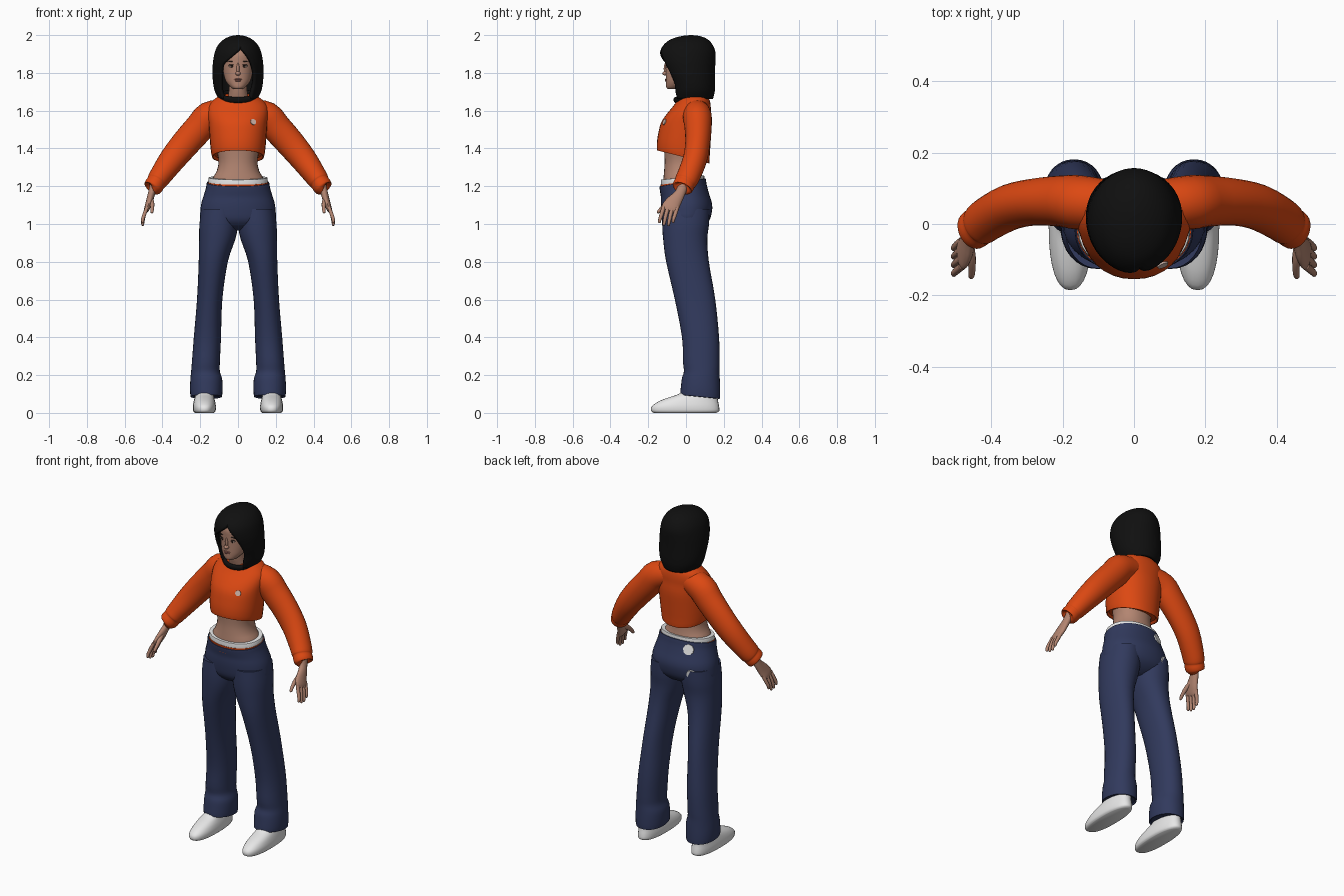
import bpy, bmesh, math
from mathutils import Vector, Matrix


def material(name, rgb):
    m = bpy.data.materials.new(name)
    m.diffuse_color = (*rgb, 1)
    return m


ORANGE = material("orange", (0.72, 0.065, 0.006))
NAVY = material("navy", (0.031, 0.042, 0.11))
SKIN = material("skin", (0.45, 0.235, 0.165))
BLACK = material("black", (0.005, 0.005, 0.005))
WHITE = material("white", (0.8, 0.8, 0.8))
BEIGE = material("beige", (0.6, 0.45, 0.39))
LIPS = material("lips", (0.36, 0.14, 0.11))
DARK = material("dark_brown", (0.03, 0.018, 0.014))


def finish(name, bm, mat):
    me = bpy.data.meshes.new(name)
    bm.to_mesh(me)
    bm.free()
    me.materials.append(mat)
    ob = bpy.data.objects.new(name, me)
    bpy.context.collection.objects.link(ob)
    return ob


def smooth_rows(rows, k):
    """Catmull-Rom interpolation of rows of numbers."""
    out = []
    for i in range(len(rows) - 1):
        a, b = rows[max(i - 1, 0)], rows[i]
        c, d = rows[i + 1], rows[min(i + 2, len(rows) - 1)]
        for s in range(k):
            t = s / k
            out.append([0.5 * (2 * q + (r - p) * t + (2 * p - 5 * q + 4 * r - w) * t * t
                               + (3 * q - p - 3 * r + w) * t ** 3)
                        for p, q, r, w in zip(a, b, c, d)])
    return out + [list(rows[-1])]


def skin_rings(name, rings, mat, closed=True):
    bm = bmesh.new()
    vs = [[bm.verts.new(p) for p in ring] for ring in rings]
    n = len(vs[0])
    for lo, hi in zip(vs, vs[1:]):
        for j in range(n if closed else n - 1):
            k = (j + 1) % n
            bm.faces.new((lo[j], lo[k], hi[k], hi[j]))
    if closed:
        bm.faces.new(vs[0][::-1])
    bm.faces.new(vs[-1])
    if not closed:
        bmesh.ops.remove_doubles(bm, verts=bm.verts[:], dist=0.0002)
    return finish(name, bm, mat)


def loft(name, rows, mat, n=32, power=2.15, k=3):
    """Rows: z, cx, cy, rx, ry, slope (positive raises the front)."""
    rings = []
    for z, cx, cy, rx, ry, sl in smooth_rows(rows, k):
        ring = []
        for j in range(n):
            a = 2 * math.pi * j / n
            c, s = math.cos(a), math.sin(a)
            x = rx * math.copysign(abs(c) ** (2 / power), c)
            y = ry * math.copysign(abs(s) ** (2 / power), s)
            ring.append((cx + x, cy + y, z - sl * y))
        rings.append(ring)
    return skin_rings(name, rings, mat)


def sweep(name, rows, mat, side=1, n=20, k=3):
    """Rows: x, y, z, radius along y, other radius."""
    rows = smooth_rows([(side * r[0], *r[1:]) for r in rows], k)
    pts = [Vector(r[:3]) for r in rows]
    rings = []
    for i, r in enumerate(rows):
        t = (pts[min(i + 1, len(pts) - 1)] - pts[max(i - 1, 0)]).normalized()
        u = Vector((0, 1, 0))
        u = (u - t * u.dot(t)).normalized()
        v = t.cross(u)
        rings.append([pts[i] + u * r[3] * math.cos(2 * math.pi * j / n)
                      + v * r[4] * math.sin(2 * math.pi * j / n) for j in range(n)])
    return skin_rings(name, rings, mat)


def ellipsoid(name, loc, radii, mat, roll=0):
    bm = bmesh.new()
    bmesh.ops.create_uvsphere(bm, u_segments=16, v_segments=10, radius=1)
    bm.transform(Matrix.Translation(loc) @ Matrix.Rotation(roll, 4, 'Y')
                 @ Matrix.Diagonal((*radii, 1)))
    return finish(name, bm, mat)


def patch(name, target, x, z, from_y, radius, mat):
    """Thin plate laid on the surface of target."""
    bpy.context.view_layer.update()
    hit, loc, nor, _ = target.ray_cast((x, from_y, z), (0, -math.copysign(1, from_y), 0))
    bm = bmesh.new()
    bmesh.ops.create_cone(bm, cap_ends=True, segments=9, radius1=radius,
                          radius2=radius * 0.95, depth=0.009)
    bm.transform(Matrix.Translation(loc) @ nor.to_track_quat('Z', 'Y').to_matrix().to_4x4())
    return finish(name, bm, mat)


# Sweatshirt body
shirt = loft("sweatshirt", [
    (1.368, 0, -.013, .124, .126, .25), (1.355, 0, -.015, .137, .138, .25),
    (1.40, 0, -.014, .145, .140, .22), (1.46, 0, -.008, .150, .139, .13),
    (1.53, 0, .002, .155, .134, .05), (1.58, 0, .014, .160, .118, 0),
    (1.62, 0, .030, .158, .101, 0), (1.652, 0, .037, .135, .088, -.05),
    (1.674, 0, .033, .105, .075, -.12), (1.684, 0, .03, .08, .062, -.15)], ORANGE)
patch("chest_patch", shirt, .08, 1.54, -1, .017, BEIGE)

# Neck ribbing
bpy.ops.mesh.primitive_torus_add(major_segments=40, minor_segments=10, major_radius=.08,
                                 minor_radius=.013, location=(0, .02, 1.676),
                                 rotation=(.27, 0, 0))
collar = bpy.context.object
collar.name = "collar"
collar.scale = (1.1, .95, 1.3)
collar.data.materials.append(BLACK)

# Neck and bare waist
loft("neck", [(1.60, 0, .02, .062, .055, 0), (1.66, 0, .01, .056, .053, 0),
              (1.70, 0, -.002, .049, .052, 0), (1.77, 0, -.012, .05, .055, 0)], SKIN)
loft("waist", [(1.17, 0, -.015, .145, .11, 0), (1.235, 0, -.016, .137, .104, 0),
               (1.28, 0, -.018, .113, .098, 0), (1.33, 0, -.018, .103, .095, 0),
               (1.39, 0, -.016, .112, .10, 0), (1.44, 0, -.012, .12, .11, 0)], SKIN)

# Underwear bands showing above the trousers
loft("waistband_white", [(1.19, 0, -.018, .158, .115, -.1), (1.24, 0, -.018, .157, .115, -.1),
                         (1.246, 0, -.018, .150, .112, -.1)], WHITE)
loft("waistband_orange", [(1.18, 0, -.018, .161, .119, -.1),
                          (1.222, 0, -.018, .160, .118, -.12)], ORANGE)

# Trousers
hips = loft("trouser_hips", [
    (.965, 0, 0, .06, .05, 0), (.985, 0, 0, .15, .09, 0), (1.02, 0, .002, .197, .122, 0),
    (1.07, 0, .004, .199, .134, 0), (1.11, 0, .002, .194, .135, 0),
    (1.15, 0, -.005, .182, .128, -.05), (1.19, 0, -.014, .170, .124, -.12),
    (1.219, 0, -.018, .165, .122, -.17), (1.217, 0, -.018, .157, .114, -.17)], NAVY)
patch("back_waist_patch", hips, -.085, 1.195, 1, .032, WHITE)
patch("seat_patch", hips, -.115, 1.06, 1, .028, WHITE)

for s, tag in ((-1, "right"), (1, "left")):
    loft(f"trouser_leg_{tag}", [
        (.092, s * .168, .075, .074, .094, .1), (.086, s * .168, .075, .083, .105, .1),
        (.13, s * .168, .077, .086, .104, .08), (.18, s * .168, .079, .084, .100, .05),
        (.22, s * .172, .083, .076, .094, 0), (.27, s * .170, .081, .074, .097, 0),
        (.40, s * .162, .077, .072, .098, 0), (.60, s * .150, .048, .067, .107, 0),
        (.80, s * .131, .008, .077, .113, 0), (.92, s * .110, -.004, .096, .117, 0),
        (1.0, s * .102, -.002, .102, .124, 0), (1.08, s * .098, 0, .096, .125, 0)], NAVY)

    # Shoe with rounded toe
    loft(f"shoe_{tag}", [
        (0, s * .178, -.005, .050, .165, 0), (.010, s * .178, -.004, .059, .180, 0),
        (.035, s * .178, -.003, .061, .178, 0), (.060, s * .178, .012, .057, .158, 0),
        (.080, s * .178, .035, .052, .132, 0), (.100, s * .176, .062, .048, .100, 0),
        (.125, s * .174, .075, .045, .080, 0)], WHITE, power=2.35)

    # Sleeve and cuff
    sweep(f"sleeve_{tag}", [
        (.07, .055, 1.595, .068, .068), (.15, .060, 1.568, .076, .081),
        (.20, .064, 1.514, .072, .079), (.275, .062, 1.430, .066, .076),
        (.345, .048, 1.345, .064, .070), (.405, .017, 1.262, .062, .060),
        (.428, .000, 1.228, .060, .055), (.434, -.005, 1.219, .056, .051),
        (.445, -.013, 1.203, .057, .052), (.455, -.020, 1.189, .053, .047),
        (.457, -.021, 1.187, .035, .032)], ORANGE, s, 28)

    # Hand
    sweep(f"palm_{tag}", [
        (.446, -.015, 1.205, .027, .021), (.458, -.033, 1.16, .028, .019),
        (.470, -.066, 1.115, .041, .018), (.481, -.086, 1.085, .044, .015),
        (.486, -.093, 1.070, .036, .010)], SKIN, s)
    tips = (1.005, .992, .990, 1.006)
    for i, tip in enumerate(tips):
        y = -.122 + .024 * i
        sweep(f"finger_{i + 1}_{tag}", [
            (.481, y + .004, 1.09, .011, .010), (.496, y - .008, 1.05, .0105, .010),
            (.504, y - .016, tip + .02, .009, .009), (.504, y - .019, tip + .004, .007, .007),
            (.503, y - .020, tip, .002, .002)], SKIN, s, 10)
    sweep(f"thumb_{tag}", [
        (.462, -.050, 1.14, .014, .012), (.455, -.095, 1.112, .014, .012),
        (.454, -.128, 1.083, .011, .010), (.456, -.147, 1.063, .008, .008),
        (.457, -.151, 1.058, .002, .002)], SKIN, s, 10)

    # Eye and brow
    ellipsoid(f"eye_{tag}", (s * .033, -.0985, 1.835), (.017, .006, .0065), BEIGE, s * -.1)
    ellipsoid(f"iris_{tag}", (s * .033, -.1015, 1.835), (.008, .005, .0065), DARK)
    ellipsoid(f"lash_{tag}", (s * .034, -.1005, 1.842), (.018, .006, .0028), DARK, s * .06)
    ellipsoid(f"brow_{tag}", (s * .036, -.1005, 1.860), (.020, .005, .003), DARK, s * .08)

# Head
loft("head", [
    (1.714, 0, -.072, .018, .020, 0), (1.722, 0, -.064, .036, .040, 0),
    (1.75, 0, -.045, .061, .061, 0), (1.78, 0, -.030, .073, .077, 0),
    (1.82, 0, -.020, .081, .088, 0), (1.86, 0, -.010, .086, .100, 0),
    (1.90, 0, 0, .086, .110, 0), (1.94, 0, .010, .076, .098, 0),
    (1.965, 0, .010, .05, .07, 0)], SKIN, power=2.05)
ellipsoid("nose_tip", (0, -.110, 1.797), (.014, .016, .011), SKIN)
ellipsoid("nose_bridge", (0, -.106, 1.822), (.008, .012, .032), SKIN)
ellipsoid("upper_lip", (0, -.103, 1.766), (.021, .009, .0045), LIPS)
ellipsoid("lower_lip", (0, -.102, 1.759), (.018, .010, .0055), LIPS)

# Bobbed hair: rows of z, cy, rx, ry and the face opening angles on each side
hair_rows = [
    (1.662, .035, .102, .108, -.86, .72), (1.70, .036, .122, .116, -.84, .66),
    (1.74, .033, .131, .121, -.77, .70), (1.79, .022, .135, .132, -.74, .70),
    (1.84, .013, .134, .142, -.68, .60), (1.87, .010, .131, .146, -.42, .50),
    (1.905, .009, .124, .147, -.10, .32), (1.935, .010, .113, .138, .13, .14),
    (1.965, .014, .091, .115, .13, .13), (1.985, .020, .062, .082, .13, .13),
    (1.996, .025, .032, .042, .13, .13), (2.0, .027, .004, .005, .13, .13)]
rings = []
for z, cy, rx, ry, left, right in smooth_rows(hair_rows, 3):
    span = 2 * math.pi + left - max(right, left)
    rings.append([(rx * math.sin(max(right, left) + span * j / 48),
                   cy - ry * math.cos(max(right, left) + span * j / 48), min(z, 2))
                  for j in range(49)])
hair = skin_rings("hair", rings, BLACK, closed=False)
mod = hair.modifiers.new("thickness", 'SOLIDIFY')
mod.thickness = .018
mod.offset = -1

# Smooth shading with crisp edges kept
bpy.ops.object.select_all(action='DESELECT')
for ob in bpy.context.scene.objects:
    ob.select_set(True)
bpy.context.view_layer.objects.active = shirt
bpy.ops.object.shade_smooth_by_angle(angle=math.radians(45))
